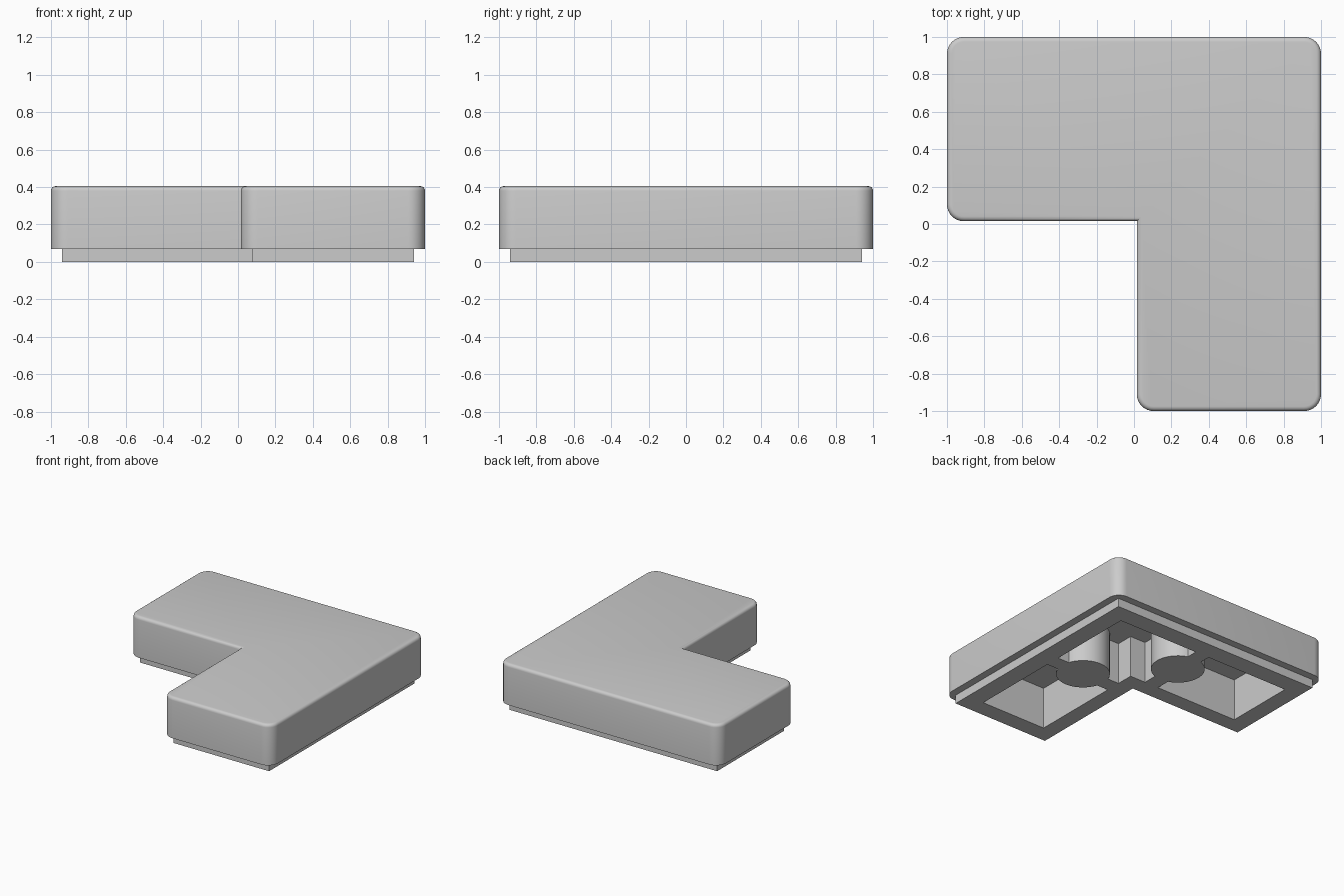
import bpy, bmesh

cube = bpy.data.objects.get("Cube")
if cube:
    bpy.data.objects.remove(cube)

grey = bpy.data.materials.new("light grey")
grey.use_nodes = True
shade = (0.6, 0.6, 0.6, 1)
grey.diffuse_color = shade
grey.node_tree.nodes["Principled BSDF"].inputs["Base Color"].default_value = shade


def l_outline(low, inner, high):
    """Corner-shaped outline, symmetric about the x = y diagonal."""
    return [(low, inner), (inner, inner), (inner, low), (high, low), (high, high), (low, high)]


def rect(x0, x1, y0, y1):
    return [(x0, y0), (x1, y0), (x1, y1), (x0, y1)]


def prism(bm, outline, z0, z1):
    face = bm.faces.new([bm.verts.new((x, y, z0)) for x, y in outline])
    new = bmesh.ops.extrude_face_region(bm, geom=[face])["geom"]
    for v in new:
        if isinstance(v, bmesh.types.BMVert):
            v.co.z = z1


def finish(name, bm):
    bmesh.ops.recalc_face_normals(bm, faces=bm.faces)
    mesh = bpy.data.meshes.new(name)
    bm.to_mesh(mesh)
    bm.free()
    mesh.materials.append(grey)
    obj = bpy.data.objects.new(name, mesh)
    bpy.context.collection.objects.link(obj)
    return obj


TOP, LEDGE, ROOF = 0.405, 0.07, 0.34

# Main slab: rounded outer corners, sharp inside corner, soft top edge
bm = bmesh.new()
prism(bm, l_outline(-1, 0.015, 1), LEDGE, TOP)
upright = [e for e in bm.edges
           if abs(e.verts[0].co.z - e.verts[1].co.z) > 0.1
           and max(abs(e.verts[0].co.x), abs(e.verts[0].co.y)) > 0.5]
bmesh.ops.bevel(bm, geom=upright, offset=0.09, segments=8, profile=0.5, affect='EDGES')
rim = [e for e in bm.edges if all(v.co.z > TOP - 0.01 for v in e.verts)]
bmesh.ops.bevel(bm, geom=rim, offset=0.025, segments=4, profile=0.5, affect='EDGES')
slab = finish("corner_tile", bm)

# Stepped-in foot
bm = bmesh.new()
prism(bm, l_outline(-0.94, 0.075, 0.94), 0, LEDGE + 0.1)
foot = finish("foot", bm)

# Hollows: one in each arm and one in the corner, leaving ribs between them
bm = bmesh.new()
near, far, wall = 0.205, 0.79, 0.8
prism(bm, rect(near, far, -wall, -0.06), -0.1, ROOF)
prism(bm, rect(-wall, -0.06, near, far), -0.1, ROOF)
prism(bm, l_outline(0.065, near, far), -0.1, ROOF)
hollows = finish("hollows", bm)

# Round posts standing on the ribs
posts = []
for x, y in ((0.497, 0.003), (0.003, 0.51)):
    bpy.ops.mesh.primitive_cylinder_add(vertices=48, radius=0.2, depth=ROOF + 0.02,
                                        location=(x, y, (ROOF + 0.02) / 2))
    posts.append(bpy.context.object)
    posts[-1].data.materials.append(grey)

# Combine everything into one solid
bpy.context.view_layer.objects.active = slab
steps = [(foot, 'UNION'), (hollows, 'DIFFERENCE')] + [(p, 'UNION') for p in posts]
for helper, operation in steps:
    helper.hide_render = True
    mod = slab.modifiers.new("combine", 'BOOLEAN')
    mod.object, mod.operation, mod.solver = helper, operation, 'EXACT'
    bpy.ops.object.modifier_apply(modifier=mod.name)
    bpy.data.objects.remove(helper)

bpy.ops.object.select_all(action='DESELECT')
slab.select_set(True)
bpy.ops.object.shade_smooth_by_angle(angle=0.55)
